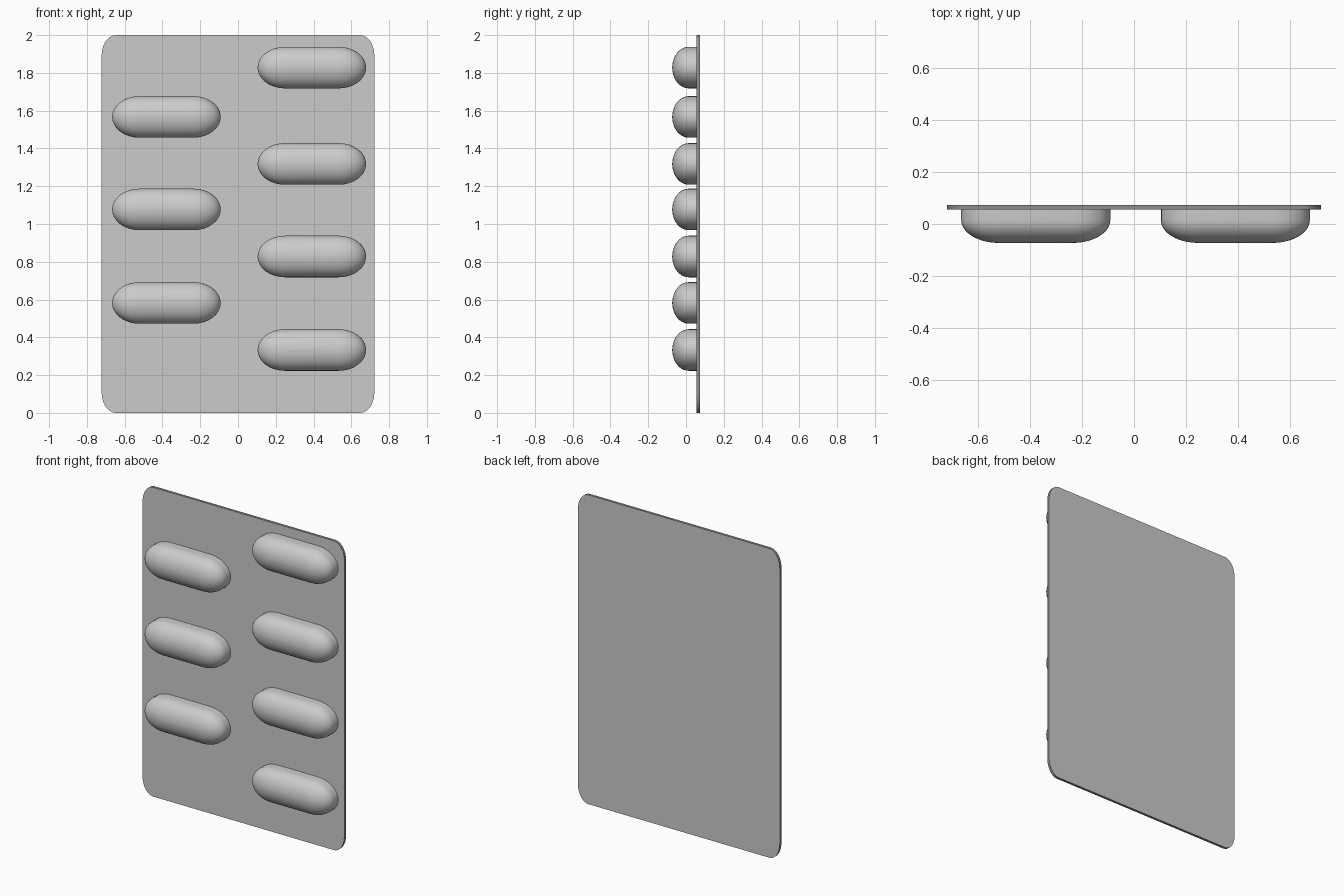
import bpy, bmesh
from math import sin, cos, pi

default = bpy.data.objects.get("Cube")
if default:
    bpy.data.objects.remove(default)


def material(name, value):
    mat = bpy.data.materials.new(name)
    mat.use_nodes = True
    colour = (value, value, value, 1)
    mat.diffuse_color = colour
    mat.node_tree.nodes["Principled BSDF"].inputs["Base Color"].default_value = colour
    return mat


light_grey = material("Light grey", 0.6)
dark_grey = material("Dark grey", 0.27)

BACK, FRONT = 0.073, 0.056      # the two faces of the card


def outline(half_x, half_z, rx, rz, steps):
    """Rectangle centred on the origin with elliptical corners, as (x, z) pairs."""
    points = []
    for q, (sx, sz) in enumerate([(1, 1), (-1, 1), (-1, -1), (1, -1)]):
        for i in range(steps + 1):
            a = (q + i / steps) * pi / 2
            points.append((sx * (half_x - rx) + rx * cos(a),
                           sz * (half_z - rz) + rz * sin(a)))
    return points


def loft(name, rings, location):
    """Skin between rings of (y, outline) and cap both ends."""
    bm = bmesh.new()
    loops = [[bm.verts.new((x, y, z)) for x, z in pts] for y, pts in rings]
    for a, b in zip(loops, loops[1:]):
        for i in range(len(a)):
            j = (i + 1) % len(a)
            bm.faces.new((a[i], a[j], b[j], b[i]))
    bm.faces.new(loops[0])
    bm.faces.new(loops[-1])
    bmesh.ops.remove_doubles(bm, verts=bm.verts, dist=0.0001)
    bmesh.ops.recalc_face_normals(bm, faces=bm.faces)
    mesh = bpy.data.meshes.new(name)
    bm.to_mesh(mesh)
    bm.free()
    mesh.materials.append(light_grey)
    obj = bpy.data.objects.new(name, mesh)
    obj.location = location
    bpy.context.collection.objects.link(obj)
    bpy.ops.object.select_all(action="DESELECT")
    obj.select_set(True)
    bpy.context.view_layer.objects.active = obj
    bpy.ops.object.shade_smooth_by_angle(angle=pi / 6)
    return obj


# Backing card with rounded corners and a darker rim
shape = outline(0.722, 1.0, 0.075, 0.11, 8)
card = loft("backing_card", [(BACK, shape), (FRONT, shape)], (0, 0, 1))
card.data.materials.append(dark_grey)
for face in card.data.polygons:
    face.material_index = int(abs(face.normal.y) < 0.5)

# Capsule blister: short straight wall, then a dome shrinking to a narrow ridge
LENGTH, HEIGHT, END = 0.2875, 0.11, 0.145
WALL, DEPTH, STEPS = 0.015, 0.088, 10
blister = [(FRONT + 0.005, outline(LENGTH, HEIGHT, END, HEIGHT, 8))]
for k in range(STEPS + 1):
    t = k / STEPS * pi / 2 * 0.98
    r = cos(t)
    blister.append((WALL - DEPTH * sin(t),
                    outline(LENGTH - END * (1 - r), HEIGHT * r, END * r, HEIGHT * r, 8)))

# Two staggered columns of blisters
columns = {"left": (0.391, [0.333, 0.828, 1.318, 1.828]),
           "right": (-0.379, [0.582, 1.077, 1.567])}
for side, (x, heights) in columns.items():
    for n, z in enumerate(heights, 1):
        loft(f"{side}_blister_{n}", blister, (x, 0, z))
